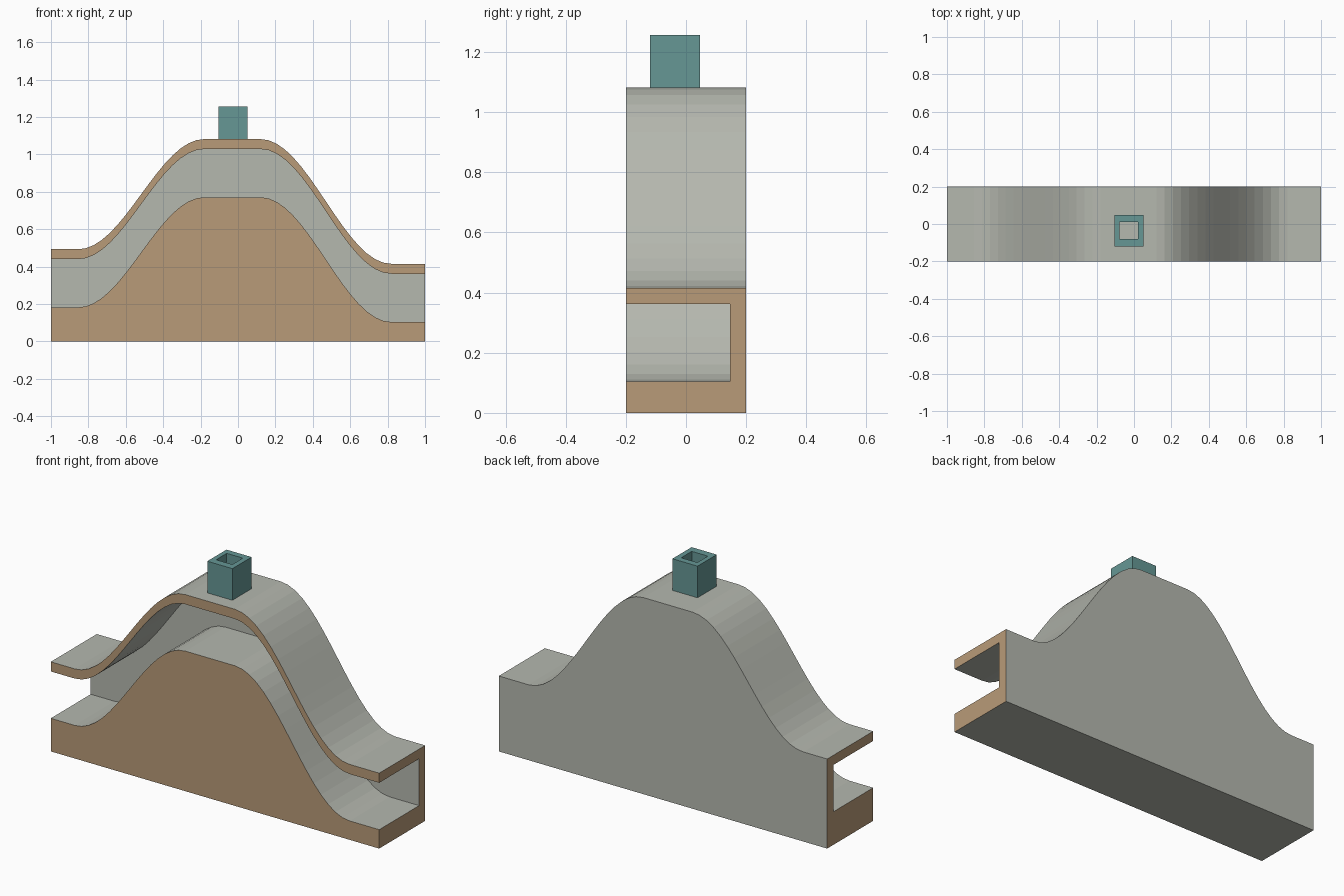
import bpy, bmesh, math

if "Cube" in bpy.data.objects:
    bpy.data.objects.remove(bpy.data.objects["Cube"])


def material(name, r, g, b):
    """Flat colour given as sRGB 0-255, stored linear."""
    lin = [((c / 255 + 0.055) / 1.055) ** 2.4 for c in (r, g, b)]
    m = bpy.data.materials.new(name)
    m.diffuse_color = (*lin, 1)
    m.use_nodes = True
    m.node_tree.nodes["Principled BSDF"].inputs["Base Color"].default_value = m.diffuse_color
    return m


GREY = material("concrete grey", 181, 184, 175)
BROWN = material("cut brown", 185, 155, 120)
TEAL = material("shaft teal", 102, 151, 149)


def make_object(name, bm, mats):
    bmesh.ops.recalc_face_normals(bm, faces=bm.faces)
    me = bpy.data.meshes.new(name)
    bm.to_mesh(me)
    bm.free()
    for m in mats:
        me.materials.append(m)
    ob = bpy.data.objects.new(name, me)
    bpy.context.collection.objects.link(ob)
    return ob


def ease(x0, z0, x1, z1, n=16):
    """Cosine slope between two level stretches."""
    return [(x0 + (x1 - x0) * i / n,
             z0 + (z1 - z0) * (1 - math.cos(math.pi * i / n)) / 2)
            for i in range(n + 1)]


# Roof line along the length: level, rise, crest, fall, level
TOP = 1.082
stations = ([(-1, 0.493)] + ease(-0.855, 0.493, -0.18, TOP)
            + ease(0.12, TOP, 0.82, 0.415) + [(1, 0.415)])
ROOF, FLOOR_DROP, WALL_Y, HALF = 0.053, 0.311, 0.147, 0.2


def section(x, z):
    """C-shaped section: base, back wall and roof, open to the front."""
    return [(x, -HALF, 0), (x, HALF, 0), (x, HALF, z), (x, -HALF, z),
            (x, -HALF, z - ROOF), (x, WALL_Y, z - ROOF),
            (x, WALL_Y, z - FLOOR_DROP), (x, -HALF, z - FLOOR_DROP)]


# Humped channel body
bm = bmesh.new()
rings = [[bm.verts.new(p) for p in section(x, z)] for x, z in stations]
for a, b in zip(rings, rings[1:]):
    for i in range(8):
        j = (i + 1) % 8
        bm.faces.new((a[i], a[j], b[j], b[i]))
bm.faces.new(rings[0])
bm.faces.new(rings[-1])
bm.normal_update()
# Cut faces: both ends and the open front
for f in bm.faces:
    front = all(v.co.y < -HALF + 0.001 for v in f.verts)
    end = abs(f.normal.x) > 0.99
    f.material_index = 1 if front or end else 0
make_object("channel_body", bm, [GREY, BROWN])

# Square hollow shaft standing on the crest
bm = bmesh.new()


def rect(x0, x1, y0, y1, z):
    return [bm.verts.new(p) for p in
            ((x0, y0, z), (x1, y0, z), (x1, y1, z), (x0, y1, z))]


outer, inner = (-0.103, 0.05, -0.12, 0.047), (-0.077, 0.021, -0.08, 0.012)
loops = [rect(*outer, TOP), rect(*outer, 1.256), rect(*inner, 1.256), rect(*inner, TOP)]
for k in range(4):
    a, b = loops[k], loops[(k + 1) % 4]
    for i in range(4):
        j = (i + 1) % 4
        bm.faces.new((a[i], a[j], b[j], b[i]))
make_object("vent_shaft", bm, [TEAL])
